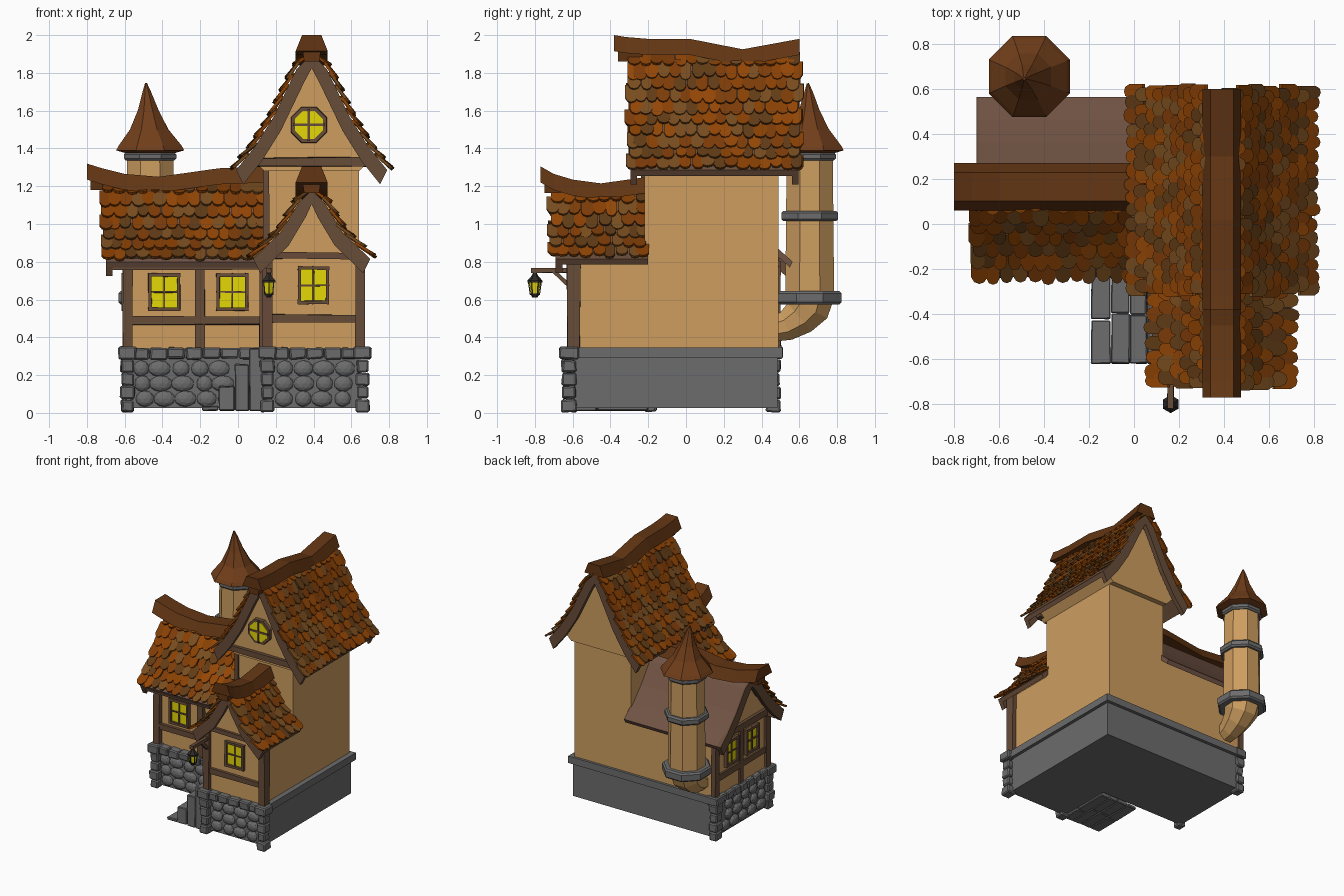
import bpy, bmesh, math, random
from mathutils import Vector, Matrix

if "Cube" in bpy.data.objects:
    bpy.data.objects.remove(bpy.data.objects["Cube"])
random.seed(7)


def mat(name, r, g, b):
    m = bpy.data.materials.new(name)
    m.diffuse_color = [(v / 255) ** 2.2 for v in (r, g, b)] + [1]
    m.use_nodes = True
    m.node_tree.nodes["Principled BSDF"].inputs["Base Color"].default_value = m.diffuse_color
    return m


PLASTER, BEAM = mat("plaster", 204, 156, 96), mat("timber", 103, 77, 59)
RIDGE, GLASS = mat("ridge_wood", 98, 56, 26), mat("glass", 228, 214, 14)
IRON, STONE = mat("iron", 48, 44, 42), mat("stone", 108, 108, 108)
BACK, CONE = mat("plain_roof", 112, 84, 70), mat("turret_roof", 112, 64, 32)
TILES = [mat("tile_%d" % i, *c) for i, c in enumerate(
    [(146, 72, 14), (124, 62, 16), (120, 78, 36), (98, 62, 28), (136, 66, 10)])]


def make(name, bm, *mats):
    bmesh.ops.recalc_face_normals(bm, faces=bm.faces)
    me = bpy.data.meshes.new(name)
    bm.to_mesh(me)
    bm.free()
    for m in mats:
        me.materials.append(m)
    ob = bpy.data.objects.new(name, me)
    bpy.context.collection.objects.link(ob)
    return ob


def loft(bm, rings, mi=0):
    """Join rings of points into one closed solid."""
    vs = [[bm.verts.new(p) for p in r] for r in rings]
    n = len(vs[0])
    faces = [bm.faces.new(vs[0]), bm.faces.new(vs[-1][::-1])]
    for a, b in zip(vs, vs[1:]):
        faces += [bm.faces.new((a[i], a[(i + 1) % n], b[(i + 1) % n], b[i])) for i in range(n)]
    for f in faces:
        f.material_index = mi


def boxes(name, items, m, jit=0.0, bevel=0.0):
    """Many boxes (x0, x1, y0, y1, z0, z1) as one object, corners slightly wobbly."""
    bm = bmesh.new()
    for x0, x1, y0, y1, z0, z1 in items:
        ring = lambda z: [Vector((x, y, z)) + Vector([random.uniform(-jit, jit) for _ in 'xyz'])
                          for x, y in ((x0, y0), (x1, y0), (x1, y1), (x0, y1))]
        loft(bm, [ring(z0), ring(z1)])
    ob = make(name, bm, m)
    if bevel:
        mod = ob.modifiers.new("bevel", 'BEVEL')
        mod.width, mod.segments = bevel, 1
    return ob


def frame(axis, c):
    """Maps (along ridge, sideways, height) to world for a ridge along axis."""
    return (lambda u, d, z: Vector((c + d, u, z))) if axis == 'y' else (lambda u, d, z: Vector((u, c + d, z)))


def prism(name, P, pts, u0, u1, m):
    bm = bmesh.new()
    loft(bm, [[P(u, d, z) for d, z in pts] for u in (u0, u1)])
    return make(name, bm, m)


def mirrored(half):
    return half + [(-d, z) for d, z in reversed(half) if d > 0]


def shell(name, P, prof, s, u0, u1, t, m):
    prism(name, P, [(s * d, z) for d, z in prof] + [(s * max(d - t * .5, 0), z - t) for d, z in reversed(prof)], u0, u1, m)


def shingles(name, P, prof, sides, u0, u1, rows, w=0.062):
    """Overlapping rounded tiles laid in staggered rows down the roof profile."""
    bm = bmesh.new()
    pts = [Vector(p) for p in prof]
    total = sum((b - a).length for a, b in zip(pts, pts[1:]))
    step = (total - 0.03) / rows

    def at(s):
        for a, b in zip(pts, pts[1:]):
            l = (b - a).length
            if s <= l or b is pts[-1]:
                return a + (b - a) * (s / l), (b - a).normalized()
            s -= l
    for side in sides:
        for r in range(rows):
            n = round((u1 - u0) / w)
            for k in range(n + r % 2):
                u = u0 + (k + 0.5 - 0.5 * (r % 2)) * (u1 - u0) / n
                u = min(max(u, u0 + .015), u1 - .015) + random.uniform(-.006, .006)
                L = step * 1.55
                p, t = at(0.04 + (r + 1) * step + random.uniform(-.012, .008) - L / 2)
                nrm = Vector((-t.y, t.x))
                hw = w * random.uniform(.46, .58)
                lift = random.uniform(.016, .028)
                shape = [(-1, -.5), (1, -.5), (1, .22), (.62, .43), (0, .5), (-.62, .43), (-1, .22)]
                rings = []
                for h in (-.006, .009):
                    ring = []
                    for a, b in shape:
                        q = p + t * (b * L) + nrm * (h + .004 + lift * (b + .5))
                        ring.append(P(u + a * hw, side * q.x, q.y))
                    rings.append(ring)
                loft(bm, rings, random.randrange(len(TILES)))
    make(name, bm, *TILES)


def ridge(name, P, path, w, h=0.085):
    """Sagging ridge cap along (position, top height) points."""
    bm = bmesh.new()
    loft(bm, [[P(u, a * w, z + b) for a, b in ((-.5, -h), (.5, -h), (.3, 0), (-.3, 0))] for u, z in path])
    u, z = path[0]
    loft(bm, [[P(v, a, z - b) for a, b in ((-.04, .14), (.04, .14), (.05, .07), (-.05, .07))] for v in (u + .02, u + .15)])
    make(name, bm, RIDGE)


def tube(name, path, n, m):
    """Faceted tube through (x, y, z, radius) points lying in a y-z plane."""
    bm, rings = bmesh.new(), []
    for i, (x, y, z, r) in enumerate(path):
        a, b = path[max(i - 1, 0)], path[min(i + 1, len(path) - 1)]
        t = Vector((0, b[1] - a[1], b[2] - a[2])).normalized()
        v = t.cross(Vector((1, 0, 0)))
        ang = [math.tau * (k + .5) / n for k in range(n)]
        rings.append([Vector((x + r * math.cos(q), y, z)) + v * r * math.sin(q) for q in ang])
    loft(bm, rings)
    return make(name, bm, m)


def window(name, side, a, w, z, h, wall):
    """Framed pane on the front ('f') or left ('l') wall, centred at a, z."""
    def b(p0, p1, q0, q1, o):
        lo, hi = wall - o, wall + .01
        return (a + p0, a + p1, lo, hi, z + q0, z + q1) if side == 'f' else (lo, hi, a + p0, a + p1, z + q0, z + q1)
    x, y, f = w / 2, h / 2, .018
    boxes(name + "_glass", [b(-x + .01, x - .01, -y + .01, y - .01, .008)], GLASS)
    boxes(name + "_frame", [b(-x, -x + f, -y, y, .025), b(x - f, x, -y, y, .025), b(-x, x, -y, -y + f, .025),
                            b(-x, x, y - f, y, .025), b(-.005, .005, -y, y, .016), b(-x, x, -.005, .005, .016)], BEAM, .002)


# Roof frames and half profiles (sideways, height)
T, W = frame('y', .39), frame('x', .165)
tower = [(0, 1.9), (.08, 1.82), (.2, 1.57), (.3, 1.41), (.4, 1.285)]
porch = [(0, 1.18), (.07, 1.11), (.16, .96), (.31, .815)]
wing = [(0, 1.21), (.09, 1.15), (.2, 1.0), (.3, .89), (.4, .80)]

# Plaster walls and gables
prism("tower_wall", T, mirrored([(.25, .3), (.25, 1.36), (0, 1.4)][::1]), -.22, .49, PLASTER)
prism("tower_gable", T, mirrored([(.25, 1.28), (.31, 1.34), (.2, 1.53), (.08, 1.78), (0, 1.86)]), -.25, .53, PLASTER)
prism("porch_wall", T, mirrored([(.25, .3), (.25, .82), (.16, .93), (.07, 1.08), (0, 1.15)]), -.6, -.2, PLASTER)
prism("wing_wall", W, mirrored([(.325, .3), (.325, .82), (.2, .97), (.09, 1.12), (0, 1.18)]), -.59, .2, PLASTER)

# Roof shells, barge boards, shingles, ridges
for s in (-1, 1):
    shell("tower_roof_shell", T, tower, s, -.28, .58, .03, BEAM)
    shell("porch_roof_shell", T, porch, s, -.68, -.2, .03, BEAM)
    shell("wing_roof_shell", W, wing, s, -.69, .15, .03, BACK)
    for P, prof, u in ((T, tower, -.295), (T, tower, .56), (T, porch, -.69), (W, wing, -.7)):
        shell("barge_board", P, prof, s, u, u + .035, .075, BEAM)
shingles("tower_shingles", T, tower, (-1, 1), -.3, .6, 10)
shingles("porch_shingles", T, porch, (-1, 1), -.715, -.21, 6)
shingles("wing_shingles", W, wing, (-1,), -.715, .14, 7)
ridge("tower_ridge", T, [(-.38, 2.0), (-.32, 1.99), (-.2, 1.98), (.02, 1.98), (.3, 1.925), (.6, 1.98)], .17)
ridge("porch_ridge", T, [(-.77, 1.305), (-.7, 1.265), (-.6, 1.235), (-.45, 1.215), (-.2, 1.25)], .17)
ridge("wing_ridge", W, [(-.8, 1.32), (-.72, 1.295), (-.6, 1.265), (-.42, 1.25), (-.1, 1.295), (.16, 1.305)], .21)

# Timber framing
boxes("wing_timbers", [
    (-.61, -.555, -.195, -.15, .34, .8), (-.225, -.18, -.19, -.15, .34, .8), (-.6, .14, -.19, -.15, .47, .51),
    (-.68, .14, -.215, -.15, .76, .825), (-.61, -.57, -.19, -.14, .34, .8), (-.61, -.57, .45, .5, .34, .8),
    (-.608, -.57, .145, .185, .34, .8), (-.608, -.57, -.16, .49, .47, .51), (-.615, -.57, -.16, .49, .77, .82)], BEAM, .005)
boxes("porch_timbers", [
    (.13, .185, -.63, -.56, .34, .84), (.62, .67, -.63, -.56, .34, .84), (.15, .65, -.618, -.58, .48, .52),
    (.15, .65, -.62, -.58, .815, .85), (.13, .17, -.22, -.18, .34, .82), (.13, .16, -.6, -.2, .77, .82)], BEAM, .005)
boxes("tower_timbers", [(.08, .70, -.275, -.22, 1.305, 1.35), (.135, .165, -.235, -.19, .8, 1.31)], BEAM, .005)

# Side door above the steps
boxes("door_frame", [(.115, .15, -.5, -.475, .35, .74), (.115, .15, -.305, -.28, .35, .74), (.115, .15, -.5, -.28, .72, .75)], BEAM, .003)
boxes("door", [(.128, .15, -.475 + i * .0425, -.436 + i * .0425, .35, .72) for i in range(4)], RIDGE)

# Windows
for a in (-.39, -.03):
    window("wing_window", 'f', a, .17, .64, .2, -.17)
for a in (.03, .285):
    window("side_window", 'l', a, .16, .64, .2, -.59)
window("porch_window", 'f', .4, .165, .675, .2, -.6)
tube("round_window_frame", [(.375, -.24, 1.525, .105), (.375, -.275, 1.525, .1)], 8, BEAM)
tube("round_window_glass", [(.375, -.25, 1.525, .08), (.375, -.279, 1.525, .08)], 8, GLASS)
boxes("round_window_bars", [(.368, .382, -.285, -.26, 1.44, 1.61), (.29, .46, -.285, -.26, 1.518, 1.532)], BEAM)

# Stone base with plain ledge at the right and back
boxes("stone_base", [(-.59, .2, -.18, .485, .025, .34), (.14, .655, -.61, .485, .025, .34)], STONE)
boxes("plain_ledge", [(.63, .68, -.62, .51, .29, .345), (-.6, .68, .47, .51, .29, .345)], STONE)

# Cap stones and corner stones
caps = []
for x0, x1, y in ((-.56, .1, -.18), (.18, .64, -.61)):
    n = round((x1 - x0) / .09)
    d = (x1 - x0) / n
    caps += [(x0 + i * d, x0 + (i + .97) * d, y - .04, y + .04, .285, .345) for i in range(n)]
caps += [(-.625, -.56, -.14 + i * .084, -.06 + i * .084, .285, .345) for i in range(7)]
caps += [(.11, .16, -.56 + i * .08, -.483 + i * .08, .285, .345) for i in range(5)]
boxes("cap_stones", caps, STONE, .006, .008)
quoins = []
for x, y in ((-.585, -.185), (-.585, .465), (.155, -.615), (.66, -.615)):
    for k, z in enumerate((.004, .075, .145, .215, .285)):
        r = .047 if k == 4 else random.uniform(.03, .039)
        quoins.append((x - r, x + r, y - r - .008, y + r, z, z + .066))
boxes("corner_stones", quoins, STONE, .004, .008)

# Rounded cobbles set in the visible base walls
bm = bmesh.new()
for side, a0, a1, wall in (('f', -.54, -.02, -.18), ('f', .2, .62, -.61), ('l', -.13, .42, -.59)):
    for r in range(3):
        a = a0 + random.uniform(.02, .05)
        while a < a1 - .02:
            w = random.uniform(.042, .062)
            p, s = (a, wall, .075 + r * .08), (w, .026, .043)
            if side == 'l':
                p, s = (wall, a, p[2]), (.026, w, .043)
            M = Matrix.Translation(p) @ Matrix.Diagonal((*s, 1))
            bmesh.ops.create_icosphere(bm, subdivisions=2, radius=1, matrix=M)
            a += w + .054
make("cobbles", bm, STONE)

# Steps climbing to the side door
steps = []
for x0, x1, z in ((-.19, -.1, .035), (-.1, -.015, .14), (-.015, .06, .255), (.06, .14, .34)):
    c = random.uniform(-.48, -.36)
    steps += [(x0, x1 - .003, -.62, c - .003, .012, z), (x0, x1 - .003, c, -.2, .012, z + .004)]
boxes("steps", steps, STONE, .003, .005)

# Hanging turret
tx, ty = -.465, .655
tube("turret_bracket", [(tx, .45, .44, .07), (tx, .53, .46, .085), (tx, .6, .505, .105), (tx, .645, .555, .125), (tx, ty, .61, .135)], 8, PLASTER)
tube("turret_wall", [(tx, ty, .6, .14), (tx, ty, 1.38, .132)], 8, PLASTER)
for z0, z1, r in ((.575, .645, .182), (1.015, 1.07, .163), (1.335, 1.38, .15)):
    tube("turret_stone_ring", [(tx, ty, z0, r - .012), (tx, ty, z0 + .012, r), (tx, ty, z1 - .012, r), (tx, ty, z1, r - .012)], 8, STONE)
tube("turret_roof", [(tx, ty, 1.375, .14), (tx, ty, 1.39, .195), (tx, ty, 1.415, .18), (tx - .005, ty, 1.5, .11),
                     (tx - .01, ty - .003, 1.6, .06), (tx - .018, ty - .006, 1.7, .024), (tx - .022, ty - .01, 1.745, .006)], 8, CONE)

# Lantern on its bracket
lx, ly = .163, -.8
boxes("lantern_arm", [(lx - .014, lx + .014, -.82, -.6, .742, .768)], BEAM, .002)
prism("lantern_brace", frame('x', 0), [(-.62, .66), (-.62, .69), (-.685, .75), (-.715, .75)], lx - .012, lx + .012, BEAM)
tube("lantern_cap", [(lx, ly, .69, .04), (lx, ly, .7, .04), (lx, ly, .725, .018), (lx, ly, .75, .006)], 6, IRON)
tube("lantern_glass", [(lx, ly, .63, .02), (lx, ly, .692, .031)], 6, GLASS)
tube("lantern_foot", [(lx, ly, .612, .014), (lx, ly, .632, .026)], 6, IRON)
for k in range(6):
    q = math.tau * (k + .5) / 6
    c, s = math.cos(q), math.sin(q)
    tube("lantern_bar", [(lx + .024 * c, ly + .024 * s, .625, .004), (lx + .03 * c, ly + .034 * s, .695, .004)], 4, IRON)
